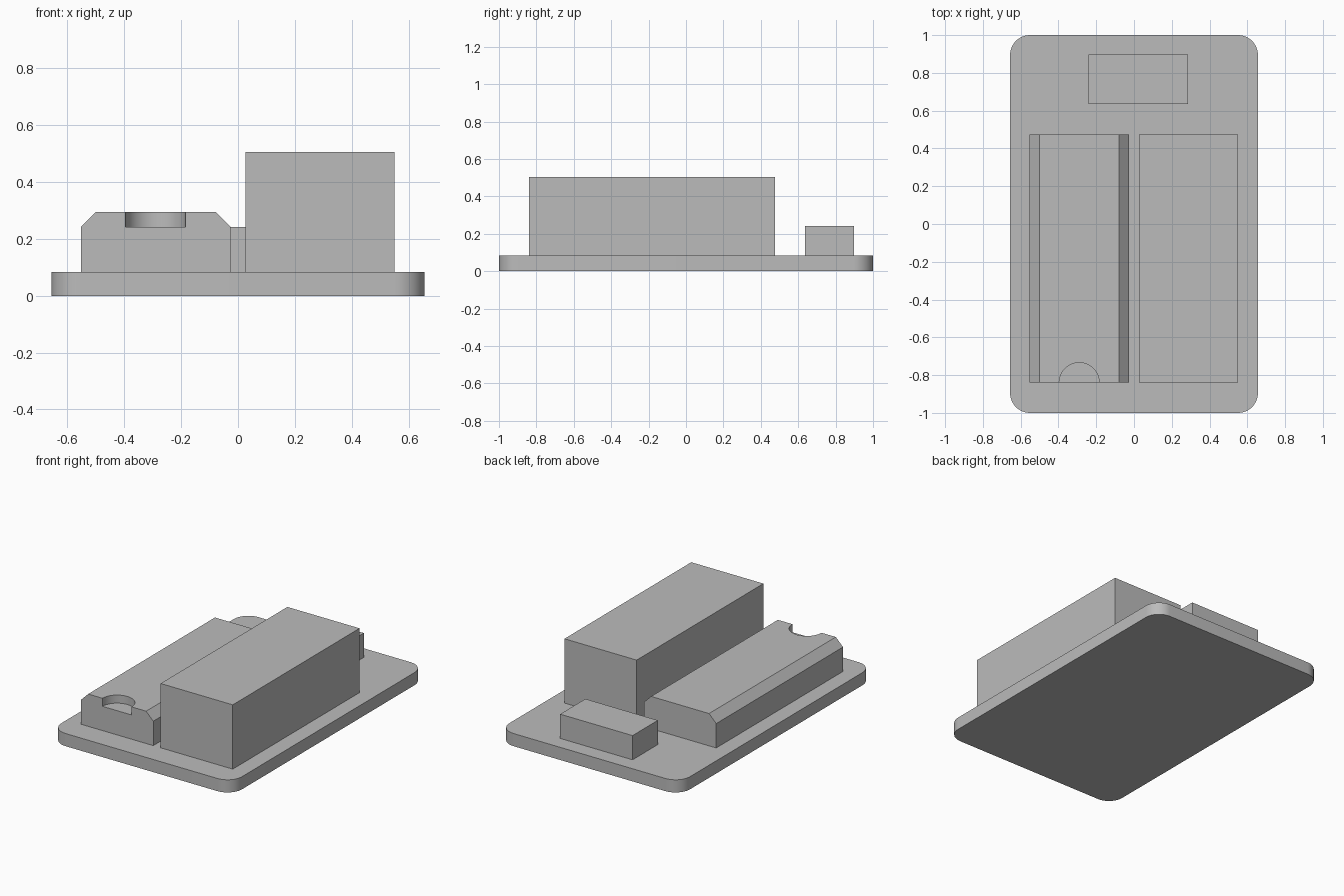
import bpy
import bmesh
from mathutils import Matrix, Vector

cube = bpy.data.objects.get("Cube")
if cube:
    bpy.data.objects.remove(cube, do_unlink=True)

# Single plain grey material
GREY = (0.5, 0.5, 0.5, 1.0)
grey = bpy.data.materials.new("plain_grey")
grey.use_nodes = True
grey.diffuse_color = GREY
grey.node_tree.nodes["Principled BSDF"].inputs["Base Color"].default_value = GREY

BASE_TOP = 0.083
STEP = 0.242  # height of the small block and of the notch floor


def finish(name, bm):
    """Turn a bmesh into a named, coloured object."""
    bmesh.ops.recalc_face_normals(bm, faces=bm.faces)
    mesh = bpy.data.meshes.new(name)
    bm.to_mesh(mesh)
    bm.free()
    mesh.materials.append(grey)
    obj = bpy.data.objects.new(name, mesh)
    bpy.context.collection.objects.link(obj)
    return obj


def box(low, high):
    """Box bmesh between two corners."""
    low, high = Vector(low), Vector(high)
    bm = bmesh.new()
    matrix = Matrix.Translation((low + high) / 2) @ Matrix.Diagonal(high - low).to_4x4()
    bmesh.ops.create_cube(bm, size=1, matrix=matrix)
    return bm


def bevel_edges(bm, rule, width, segments):
    """Bevel the edges whose two ends satisfy the rule."""
    edges = [e for e in bm.edges if rule(e.verts[0].co, e.verts[1].co)]
    bmesh.ops.bevel(bm, geom=edges, offset=width, segments=segments,
                    profile=0.5, affect='EDGES')


def smooth(obj):
    bpy.ops.object.select_all(action='DESELECT')
    obj.select_set(True)
    bpy.context.view_layer.objects.active = obj
    bpy.ops.object.shade_smooth_by_angle(angle=0.5)


# Base plate with rounded upright corners
bm = box((-0.656, -1, 0), (0.656, 1, BASE_TOP))
bevel_edges(bm, lambda a, b: abs(a.z - b.z) > 0.01, 0.105, 12)
smooth(finish("base_plate", bm))

# Tall block and small rear block
finish("tall_block", box((0.026, -0.84, BASE_TOP), (0.55, 0.475, 0.505)))
finish("rear_block", box((-0.24, 0.635, BASE_TOP), (0.286, 0.897, STEP)))

# Low block with chamfered long top edges
bm = box((-0.552, -0.84, BASE_TOP), (-0.027, 0.475, 0.295))
bevel_edges(bm, lambda a, b: min(a.z, b.z) > 0.2 and abs(a.y - b.y) > 0.5, 0.052, 1)
low_block = finish("low_block", bm)

# Half-round finger notch in the front top edge of the low block
bm = bmesh.new()
bmesh.ops.create_cone(bm, cap_ends=True, segments=64, radius1=0.106, radius2=0.106,
                      depth=0.2, matrix=Matrix.Translation((-0.29, -0.84, STEP + 0.1)))
cutter = finish("notch_cutter", bm)
cutter.hide_render = True
cut = low_block.modifiers.new("notch", 'BOOLEAN')
cut.operation = 'DIFFERENCE'
cut.solver = 'EXACT'
cut.object = cutter
bpy.context.view_layer.objects.active = low_block
bpy.ops.object.modifier_apply(modifier=cut.name)
bpy.data.objects.remove(cutter, do_unlink=True)
smooth(low_block)
